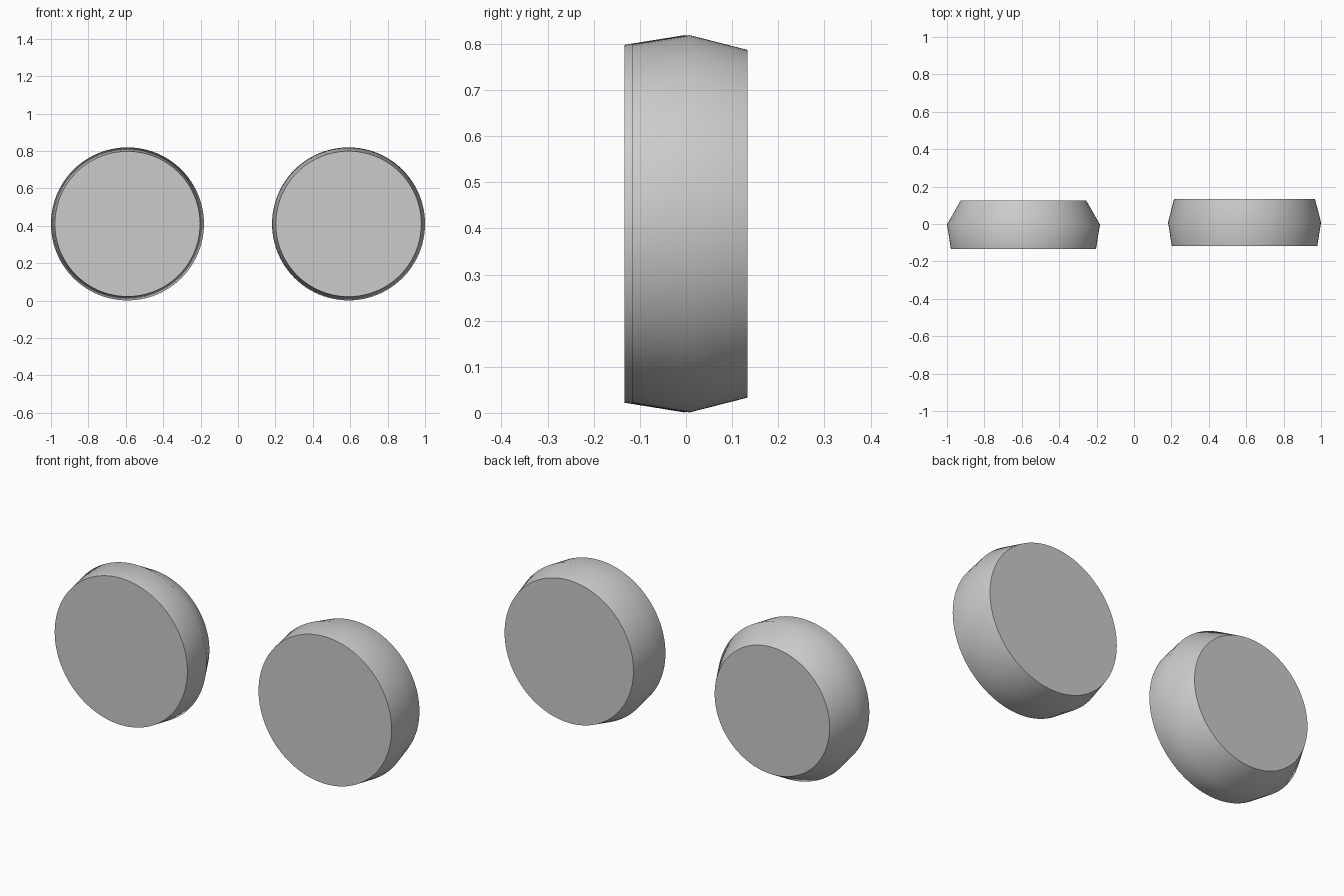
import bpy, bmesh, math

if "Cube" in bpy.data.objects:
    bpy.data.objects.remove(bpy.data.objects["Cube"])

SEGMENTS = 96
CENTRE_Z = 0.41


def disc(name, x, profile):
    """Solid of revolution about the y axis; profile is (y, radius) front to back."""
    bm = bmesh.new()
    rings = []
    for y, r in profile:
        ring = []
        for i in range(SEGMENTS):
            a = 2 * math.pi * i / SEGMENTS
            ring.append(bm.verts.new((r * math.cos(a), y, r * math.sin(a))))
        rings.append(ring)
    for a, b in zip(rings, rings[1:]):
        for i in range(SEGMENTS):
            j = (i + 1) % SEGMENTS
            bm.faces.new((a[i], a[j], b[j], b[i]))
    bm.faces.new(rings[0])
    bm.faces.new(rings[-1])
    bmesh.ops.recalc_face_normals(bm, faces=bm.faces)

    mesh = bpy.data.meshes.new(name)
    bm.to_mesh(mesh)
    bm.free()
    obj = bpy.data.objects.new(name, mesh)
    obj.location = (x, 0, CENTRE_Z)
    bpy.context.collection.objects.link(obj)

    # smooth rim with crisp edges around the flat caps
    bpy.ops.object.select_all(action='DESELECT')
    obj.select_set(True)
    bpy.context.view_layer.objects.active = obj
    bpy.ops.object.shade_smooth_by_angle(angle=math.radians(48))
    return obj


# left disc: strongly tapered towards the back
disc("left_disc", -0.591, [(-0.133, 0.388), (-0.003, 0.409), (0.125, 0.336)])

# right disc: gently tapered both ways
disc("right_disc", 0.591, [(-0.117, 0.389), (0.008, 0.409), (0.133, 0.377)])
